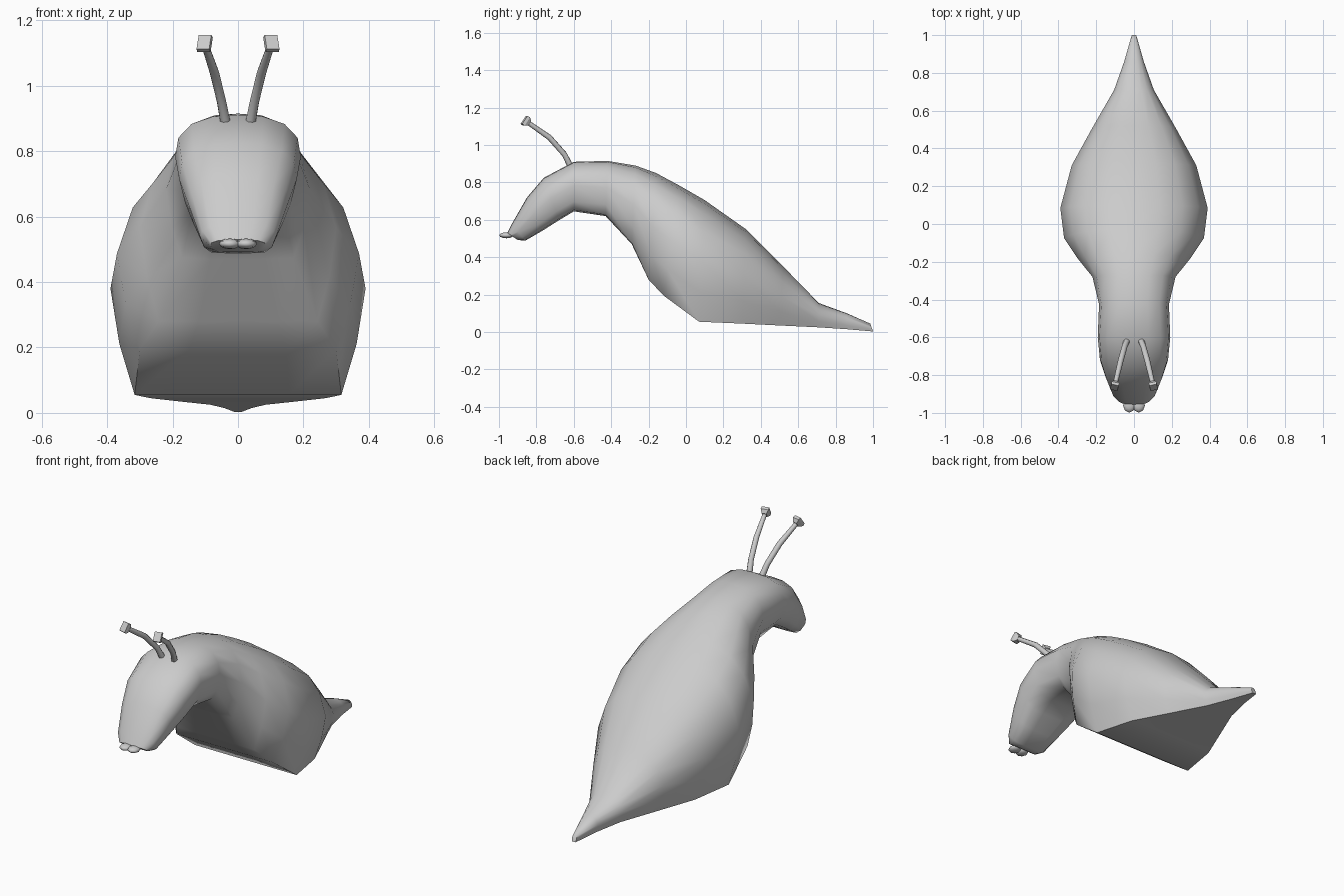
import bpy, bmesh
from mathutils import Vector, Matrix

if "Cube" in bpy.data.objects:
    bpy.data.objects.remove(bpy.data.objects["Cube"])

skin = bpy.data.materials.new("slug grey")
skin.diffuse_color = (0.6, 0.6, 0.6, 1)
skin.use_nodes = True
skin.node_tree.nodes["Principled BSDF"].inputs["Base Color"].default_value = skin.diffuse_color


def make_object(name, bm, angle=1.0):
    bmesh.ops.recalc_face_normals(bm, faces=bm.faces)
    mesh = bpy.data.meshes.new(name)
    bm.to_mesh(mesh)
    bm.free()
    mesh.materials.append(skin)
    obj = bpy.data.objects.new(name, mesh)
    bpy.context.collection.objects.link(obj)
    bpy.ops.object.select_all(action='DESELECT')
    obj.select_set(True)
    bpy.context.view_layer.objects.active = obj
    bpy.ops.object.shade_smooth_by_angle(angle=angle)
    return obj


def loft(bm, rings):
    loops = [[bm.verts.new(p) for p in ring] for ring in rings]
    n = len(loops[0])
    for a, b in zip(loops, loops[1:]):
        for i in range(n):
            j = (i + 1) % n
            bm.faces.new((a[i], a[j], b[j], b[i]))
    bm.faces.new(loops[0])
    bm.faces.new(loops[-1][::-1])


# Half cross-sections, top to bottom: (width fraction, height fraction)
HEAD = [(0, 1), (.4, .985), (.74, .9), (.95, .74), (1, .52), (.9, .2), (.72, .03), (.35, 0), (0, 0)]
TRUNK = [(0, 1), (.35, .97), (.66, .89), (.87, .74), (1, .5), (.93, .24), (.81, 0), (.4, 0), (0, 0)]

# Body stations: bottom y, z, top y, z, half width, blend from head to trunk
stations = [
    (-.9, .492, -.955, .53, .085, 0),
    (-.86, .488, -.93, .58, .115, 0),
    (-.77, .54, -.85, .72, .15, 0),
    (-.68, .597, -.76, .825, .18, 0),
    (-.6, .645, -.6, .91, .192, 0),
    (-.43, .62, -.42, .915, .185, .2),
    (-.29, .47, -.27, .89, .22, .6),
    (-.2, .28, -.16, .85, .3, 1),
    (-.12, .195, -.03, .78, .37, 1),
    (.07, .055, .1, .705, .39, 1),
    (.3, .045, .32, .55, .33, 1),
    (.5, .035, .52, .35, .22, 1),
    (.71, .025, .71, .155, .105, 1),
    (.86, .015, .86, .1, .052, 1),
    (1, .003, .985, .045, .014, 1),
]
rings = []
for yb, zb, yt, zt, w, k in stations:
    half = []
    for (hx, ht), (tx, tt) in zip(HEAD, TRUNK):
        x, t = hx + (tx - hx) * k, ht + (tt - ht) * k
        half.append((x * w, yb + (yt - yb) * t, zb + (zt - zb) * t))
    rings.append(half + [(-x, y, z) for x, y, z in half[-2:0:-1]])
bm = bmesh.new()
loft(bm, rings)
make_object("body", bm)

# Lips: two small lobes under a thin ridge
for name, side in (("left_lip", -1), ("right_lip", 1)):
    bm = bmesh.new()
    bmesh.ops.create_uvsphere(bm, u_segments=8, v_segments=6, radius=1)
    bmesh.ops.transform(bm, matrix=Matrix.Translation((side * .025, -.96, .517))
                        @ Matrix.Diagonal((.033, .038, .016, 1)), verts=bm.verts)
    make_object(name, bm, 1.5)

# Eye stalks: bent tapering tubes ending in square flared tips
path = [Vector(p) for p in ((.035, -.61, .87), (.05, -.65, .95), (.072, -.73, 1.04), (.1, -.848, 1.122))]
radii = (.017, .015, .015, .012)


def tube_ring(centre, direction, rx, ry, n, turn=0.0):
    side = direction.cross(Vector((0, 0, 1))).normalized()
    up = side.cross(direction).normalized()
    out = []
    for i in range(n):
        v = Matrix.Rotation(6.28319 * i / n + turn, 2) @ Vector((1, 0))
        out.append(centre + side * v.x * rx + up * v.y * ry)
    return out


def mirrored(ring, side):
    return [(p.x * side, p.y, p.z) for p in ring]


for label, side in (("left", -1), ("right", 1)):
    bm = bmesh.new()
    tube = []
    for i, p in enumerate(path):
        d = (path[min(i + 1, 3)] - path[max(i - 1, 0)]).normalized()
        tube.append(mirrored(tube_ring(p, d, radii[i], radii[i], 8), side))
    loft(bm, tube)
    make_object(label + "_eye_stalk", bm)

    bm = bmesh.new()
    d = (path[3] - path[2]).normalized()
    tip = [mirrored(tube_ring(path[3] + d * s, d, rx, ry, 4, .7854), side)
           for s, rx, ry in ((-.012, .018, .02), (.006, .03, .038), (.022, .028, .036))]
    loft(bm, tip)
    make_object(label + "_eye_tip", bm, .5)
